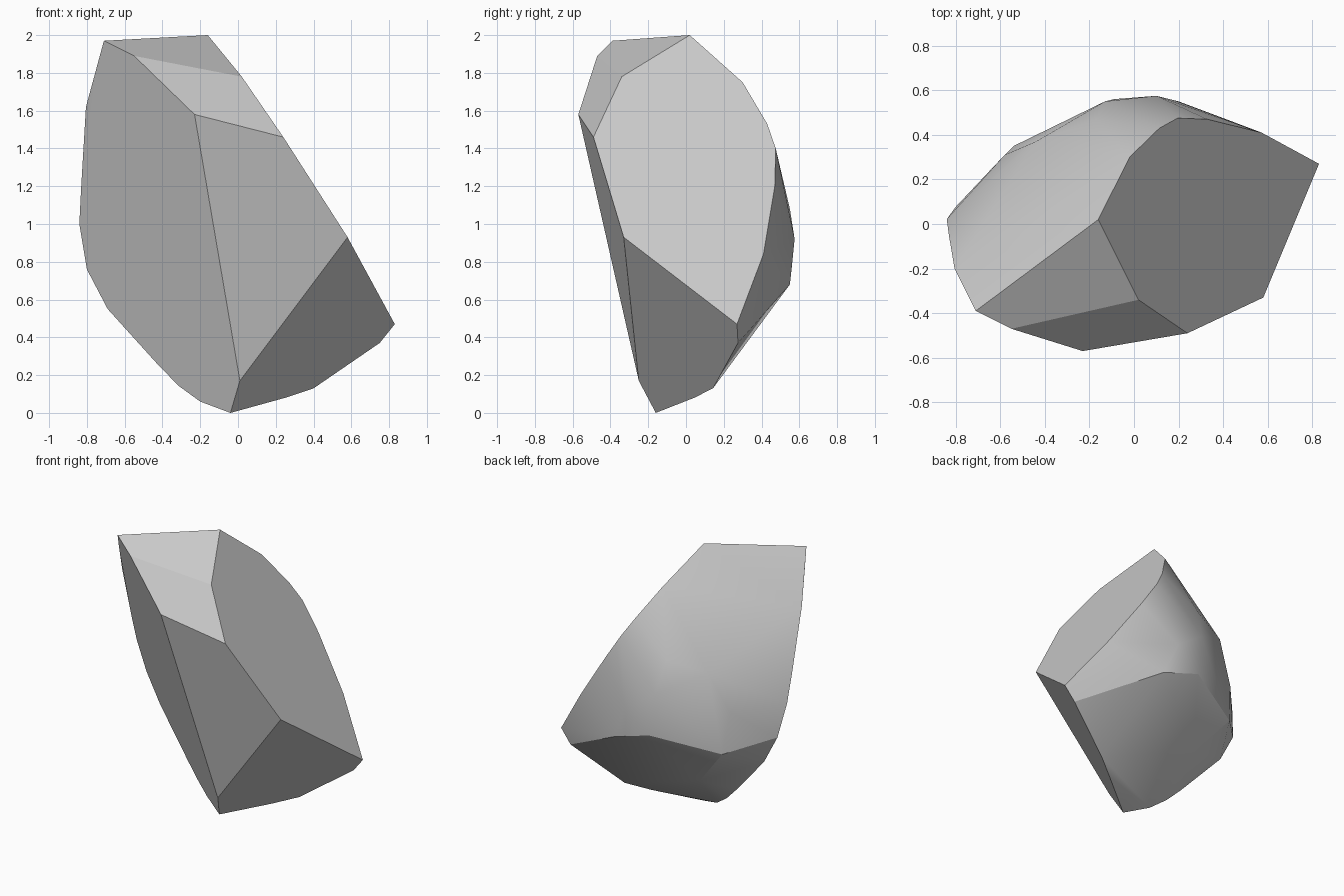
import bpy
import bmesh
import math
from mathutils import Vector

default_cube = bpy.data.objects.get("Cube")
if default_cube:
    bpy.data.objects.remove(default_cube, do_unlink=True)


def make_material(name, colour):
    material = bpy.data.materials.new(name)
    material.use_nodes = True
    material.diffuse_color = colour
    material.node_tree.nodes["Principled BSDF"].inputs["Base Color"].default_value = colour
    return material


# Flat cuts: each one solves the missing coordinate of a point lying on its plane
def on_front_cut(x, z):
    return Vector((x, -0.186 - 0.649 * x - 0.3375 * z, z))


def on_lower_cut(x, z):
    return Vector((x, -0.124 + 0.927 * x - 0.8 * z, z))


def on_side_cut(y, z):
    return Vector(((1.7612 - z - 0.137 * y) / 1.511, y, z))


# Sharp corners where the cuts meet
corners = [
    (-0.16, 0.02, 2), (0.02, -0.34, 1.78), (0.24, -0.49, 1.46),
    (0.58, -0.33, 0.93), (0.83, 0.27, 0.47), (0.01, -0.25, 0.17),
    (-0.04, -0.16, 0), (-0.23, -0.57, 1.58), (-0.55, -0.47, 1.89),
    (-0.71, -0.39, 1.97),
]

# Curved rims where the cuts meet the worn back
front_rim = [
    (-0.2, 0.06), (-0.31, 0.14), (-0.41, 0.24), (-0.57, 0.42),
    (-0.69, 0.55), (-0.8, 0.76), (-0.84, 1), (-0.83, 1.2),
    (-0.805, 1.4), (-0.74, 1.85),
]
lower_rim = [(0.25, 0.08), (0.4, 0.13), (0.58, 0.25), (0.75, 0.37)]
side_rim = [
    (0.3, 1.75), (0.43, 1.53), (0.475, 1.4), (0.47, 1.2),
    (0.44, 1), (0.41, 0.84), (0.36, 0.75),
]

# Chipped facets on the worn back
back_bulge = [
    (-0.805, -0.2, 1.62), (-0.17, 0.47, 1.31), (-0.44, 0.37, 1.25),
    (-0.58, 0.31, 0.97), (-0.54, 0.35, 0.67), (-0.68, 0.16, 1),
    (-0.13, 0.55, 1.08), (0.1, 0.575, 0.92), (0.2, 0.55, 0.68),
    (-0.09, 0.56, 0.77), (0.26, 0.4, 0.48), (-0.3, 0.27, 0.38),
]

points = [Vector(p) for p in corners + back_bulge]
points += [on_front_cut(*p) for p in front_rim]
points += [on_lower_cut(*p) for p in lower_rim]
points += [on_side_cut(*p) for p in side_rim]

# Wrap the stone around the points and merge the flat cuts into single faces
bm = bmesh.new()
for point in points:
    bm.verts.new(point)
bmesh.ops.convex_hull(bm, input=bm.verts[:])
loose = [v for v in bm.verts if not v.link_faces]
bmesh.ops.delete(bm, geom=loose, context="VERTS")
bmesh.ops.dissolve_limit(bm, angle_limit=math.radians(3), verts=bm.verts[:], edges=bm.edges[:])
bmesh.ops.recalc_face_normals(bm, faces=bm.faces[:])

mesh = bpy.data.meshes.new("stone_chunk")
bm.to_mesh(mesh)
bm.free()
stone = bpy.data.objects.new("stone_chunk", mesh)
bpy.context.collection.objects.link(stone)
mesh.materials.append(make_material("plain grey stone", (0.6, 0.6, 0.6, 1)))

# Soft worn back, crisp cut edges
bpy.ops.object.select_all(action="DESELECT")
stone.select_set(True)
bpy.context.view_layer.objects.active = stone
bpy.ops.object.shade_smooth_by_angle(angle=math.radians(22))
